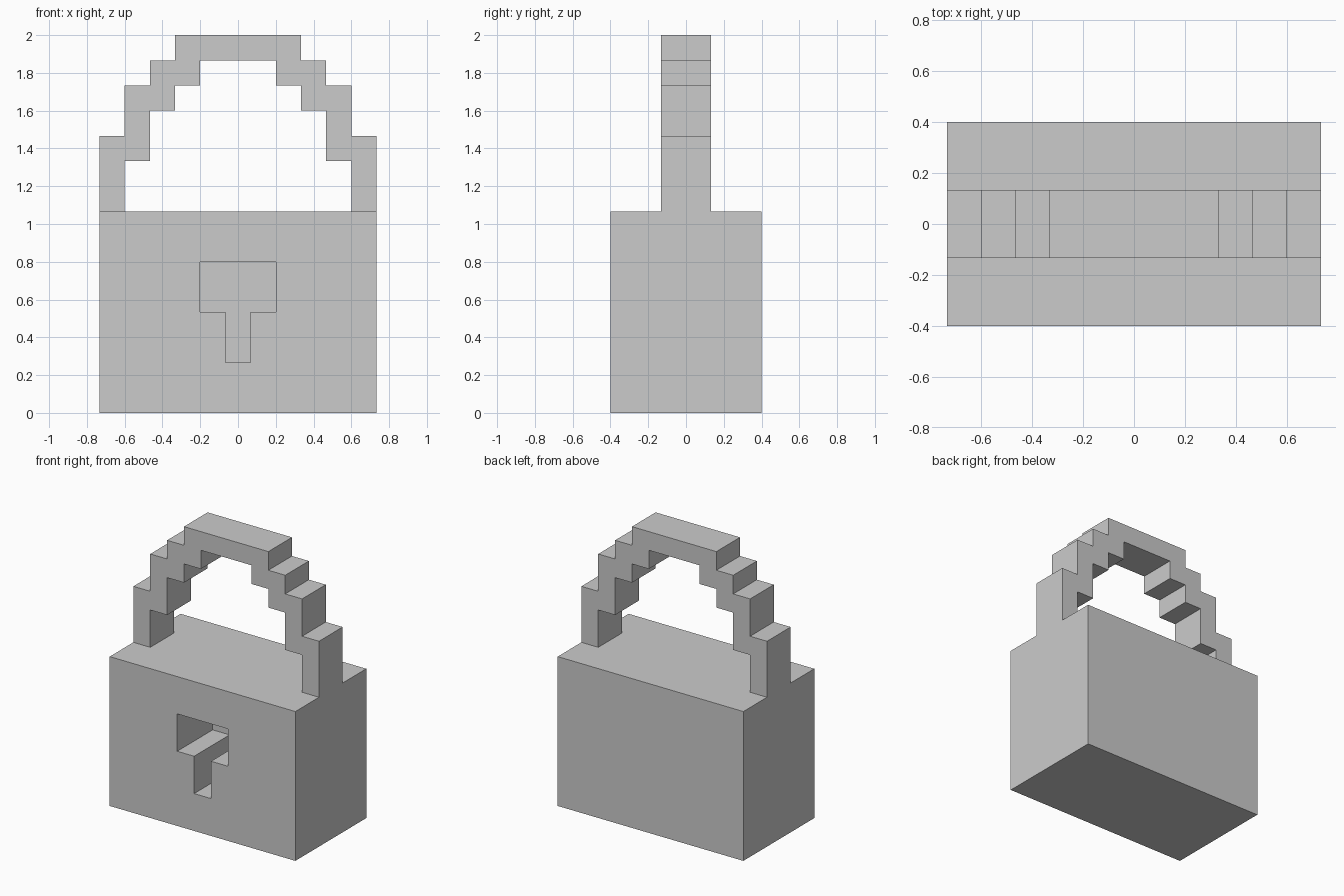
import bpy, bmesh

if "Cube" in bpy.data.objects:
    bpy.data.objects.remove(bpy.data.objects["Cube"])

U = 2 / 15  # block grid size: the lock is 15 blocks tall


def prism(name, half, y0, y1):
    """Mirror a right-half (x, z) profile across x = 0 and extrude it along y."""
    outline = half + [(-x, z) for x, z in reversed(half)]
    bm = bmesh.new()
    face = bm.faces.new([bm.verts.new((x * U, y0 * U, z * U)) for x, z in outline])
    ext = bmesh.ops.extrude_face_region(bm, geom=[face])
    moved = [v for v in ext["geom"] if isinstance(v, bmesh.types.BMVert)]
    bmesh.ops.translate(bm, verts=moved, vec=(0, (y1 - y0) * U, 0))
    bmesh.ops.recalc_face_normals(bm, faces=bm.faces)
    mesh = bpy.data.meshes.new(name)
    bm.to_mesh(mesh)
    bm.free()
    obj = bpy.data.objects.new(name, mesh)
    bpy.context.collection.objects.link(obj)
    return obj


# Lock body
body = prism("lock_body", [(5.5, 0), (5.5, 8)], -3, 3)

# Keyhole: T-shaped pocket cut halfway into the body from the front
cutter = prism("keyhole_cutter", [(0.5, 2), (0.5, 4), (1.5, 4), (1.5, 6)], -4, 0)
cutter.hide_render = True
cut = body.modifiers.new("keyhole", 'BOOLEAN')
cut.operation = 'DIFFERENCE'
cut.solver = 'EXACT'
cut.object = cutter
bpy.context.view_layer.objects.active = body
bpy.ops.object.modifier_apply(modifier=cut.name)
bpy.data.objects.remove(cutter)

# Stepped shackle: inner edge from the middle down, then outer edge back up
inner = [(1.5, 14), (1.5, 13), (2.5, 13), (2.5, 12), (3.5, 12), (3.5, 10), (4.5, 10), (4.5, 8)]
outer = [(5.5, 8), (5.5, 11), (4.5, 11), (4.5, 13), (3.5, 13), (3.5, 14), (2.5, 14), (2.5, 15)]
prism("shackle", inner + outer, -1, 1)
